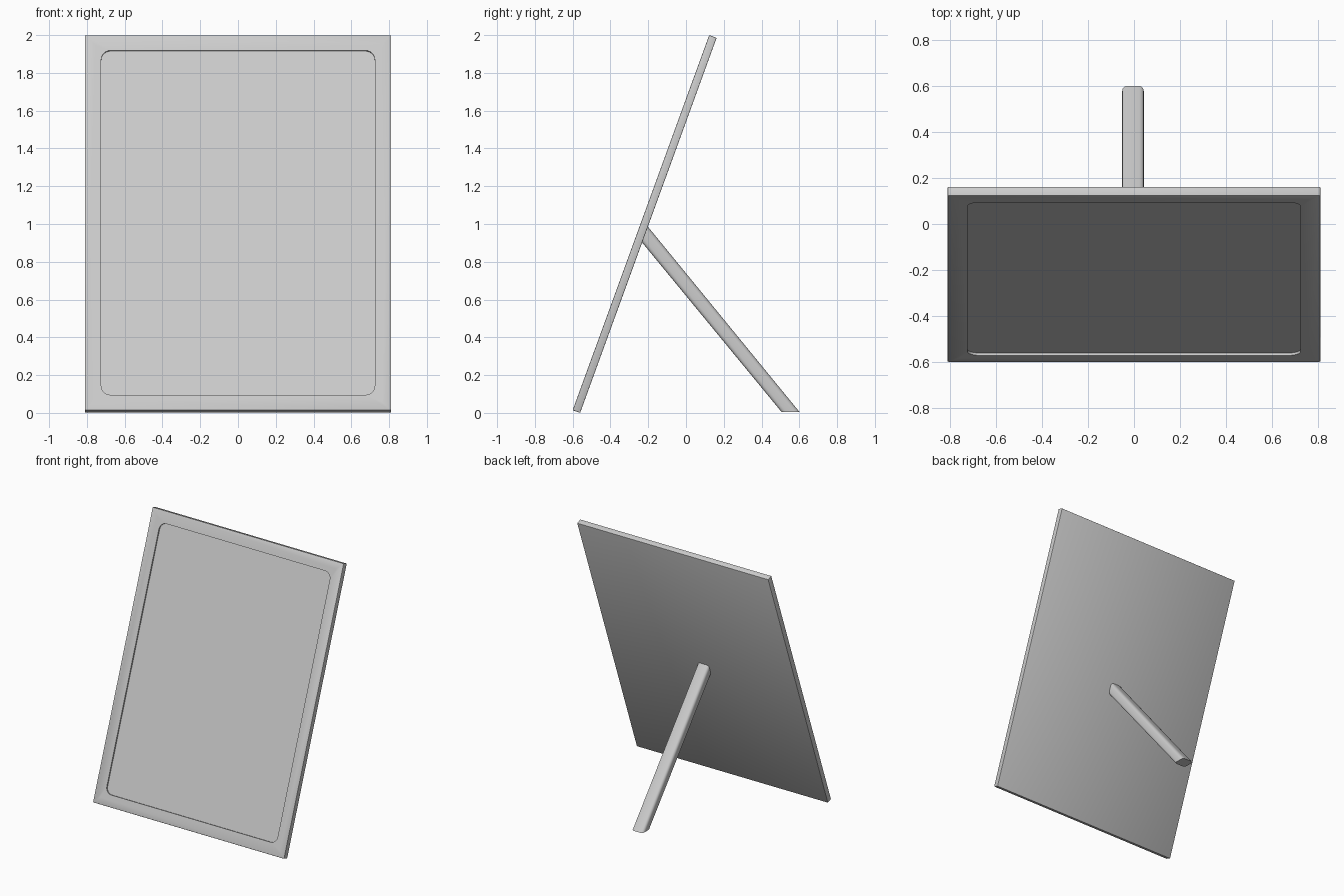
import bpy, bmesh, math
from mathutils import Matrix

if "Cube" in bpy.data.objects:
    bpy.data.objects.remove(bpy.data.objects["Cube"])

TILT = math.radians(20)
W, T = 1.62, 0.042                                    # panel width, thickness
L = (2.0 - T * math.sin(TILT)) / math.cos(TILT)       # panel length, total height 2


def finish(name, bm):
    bmesh.ops.recalc_face_normals(bm, faces=bm.faces)
    mesh = bpy.data.meshes.new(name)
    bm.to_mesh(mesh)
    bm.free()
    obj = bpy.data.objects.new(name, mesh)
    bpy.context.collection.objects.link(obj)
    bpy.ops.object.select_all(action='DESELECT')
    obj.select_set(True)
    bpy.context.view_layer.objects.active = obj
    bpy.ops.object.shade_smooth_by_angle(angle=math.radians(40))
    return obj


# Panel: thin slab with a shallow round-cornered screen recess on the front
bm = bmesh.new()
bmesh.ops.create_cube(bm, size=1, matrix=Matrix.Translation((0, T / 2, L / 2))
                      @ Matrix.Diagonal((W, T, L, 1)))
bmesh.ops.bevel(bm, geom=bm.edges[:], offset=0.004, segments=2, profile=0.5,
                affect='EDGES')
front = min(bm.faces, key=lambda f: f.calc_center_median().y)
bmesh.ops.inset_region(bm, faces=[front], thickness=0.082, use_even_offset=True)
floor = bmesh.ops.extrude_face_region(bm, geom=[front])['geom']
bmesh.ops.delete(bm, geom=[front], context='FACES_ONLY')
floor_verts = [g for g in floor if isinstance(g, bmesh.types.BMVert)]
bmesh.ops.translate(bm, verts=floor_verts, vec=(0, 0.011, 0))
corners = [e for v in floor_verts for e in v.link_edges
           if e.other_vert(v) not in floor_verts]
bmesh.ops.bevel(bm, geom=corners, offset=0.05, segments=6, profile=0.5,
                affect='EDGES')
panel = finish("panel", bm)
panel.matrix_world = (Matrix.Translation((0, -0.6, T * math.sin(TILT)))
                      @ Matrix.Rotation(-TILT, 4, 'X'))

# Rear leg: slanted bar with rounded long edges, cut flat at floor and panel
profile = [(-0.211, 0.997), (-0.243, 0.915), (0.505, 0.006), (0.60, 0.006)]
X0, X1 = -0.052, 0.043
bm = bmesh.new()
rings = [[bm.verts.new((x, y, z)) for y, z in profile] for x in (X0, X1)]
bm.faces.new(rings[0])
bm.faces.new(rings[1][::-1])
for i in range(4):
    j = (i + 1) % 4
    bm.faces.new((rings[0][i], rings[1][i], rings[1][j], rings[0][j]))
bm.edges.ensure_lookup_table()
long_edges = [e for e in bm.edges if e.calc_length() > 0.5]
bmesh.ops.bevel(bm, geom=long_edges, offset=0.02, segments=3, profile=0.5,
                affect='EDGES')
finish("rear_leg", bm)
